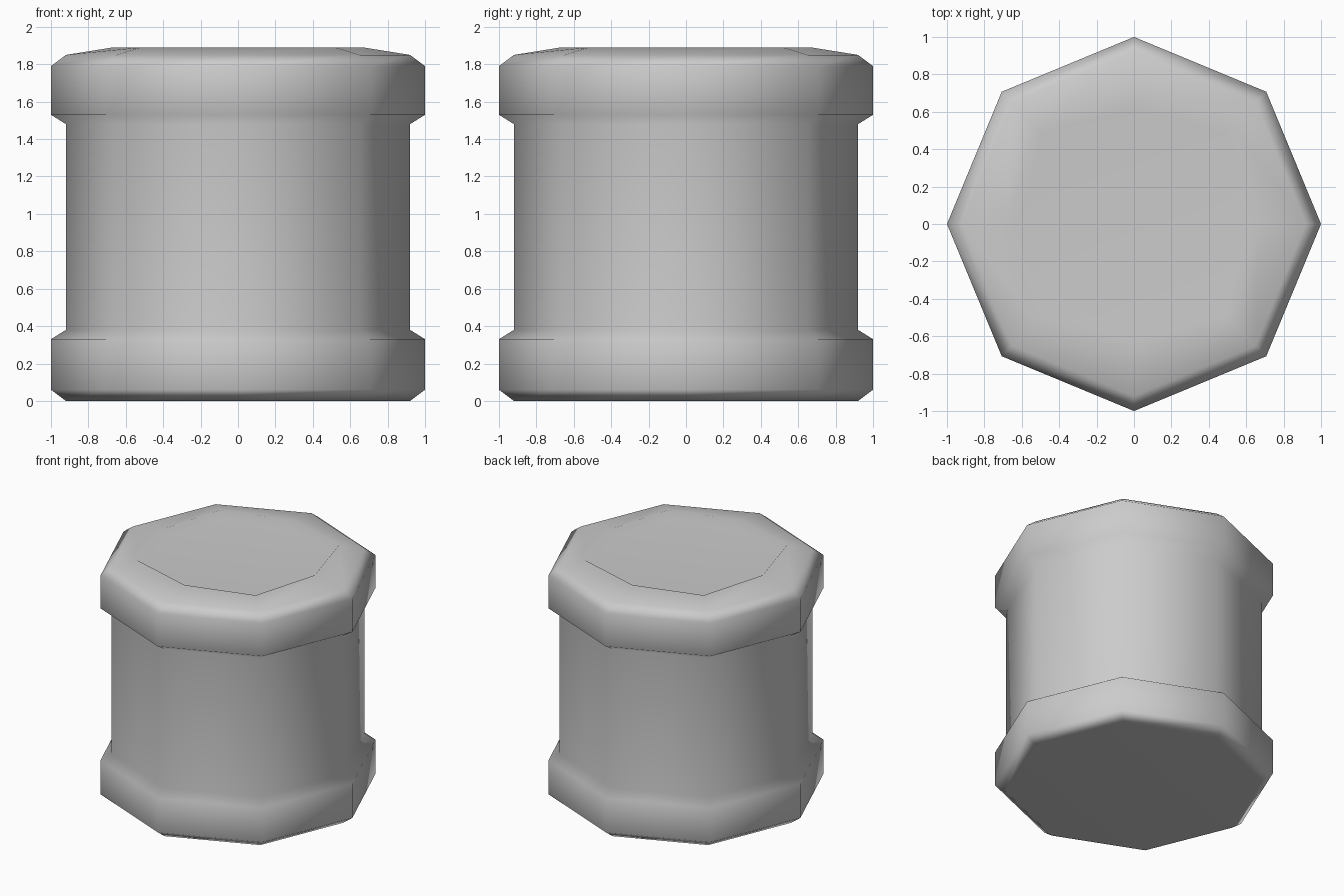
import bpy, bmesh, math

if "Cube" in bpy.data.objects:
    bpy.data.objects.remove(bpy.data.objects["Cube"])

SIDES = 8

# Rings from bottom to top: radius on the axes, radius on the diagonals, height
RINGS = [
    (0.92, 0.92, 0.00), (1.00, 1.00, 0.06),   # foot bevel
    (1.00, 1.00, 0.33), (0.92, 0.92, 0.38),   # lower collar
    (0.92, 0.92, 1.48), (1.00, 1.00, 1.53),   # body, upper collar
    (1.00, 1.00, 1.79), (0.92, 0.92, 1.85),   # top bevel
    (0.67, 0.735, 1.89),                      # raised rim
    (0.62, 0.69, 1.85),                       # sunken lid floor
]


def add_ring(bm, axis_r, diag_r, z):
    ring = []
    for i in range(SIDES):
        a = 2 * math.pi * i / SIDES
        r = diag_r if i % 2 else axis_r
        ring.append(bm.verts.new((r * math.cos(a), r * math.sin(a), z)))
    return ring


# Collared octagonal drum
bm = bmesh.new()
rings = [add_ring(bm, *r) for r in RINGS]
for low, high in zip(rings, rings[1:]):
    for i in range(SIDES):
        j = (i + 1) % SIDES
        bm.faces.new((low[i], low[j], high[j], high[i]))
bm.faces.new(rings[0][::-1])
bm.faces.new(rings[-1])
for f in bm.faces:
    f.smooth = True

mesh = bpy.data.meshes.new("collared_drum")
bm.to_mesh(mesh)
bm.free()
drum = bpy.data.objects.new("collared_drum", mesh)
bpy.context.collection.objects.link(drum)

# Large faces dominate the smooth shading
drum.modifiers.new("weighted_normals", 'WEIGHTED_NORMAL')
